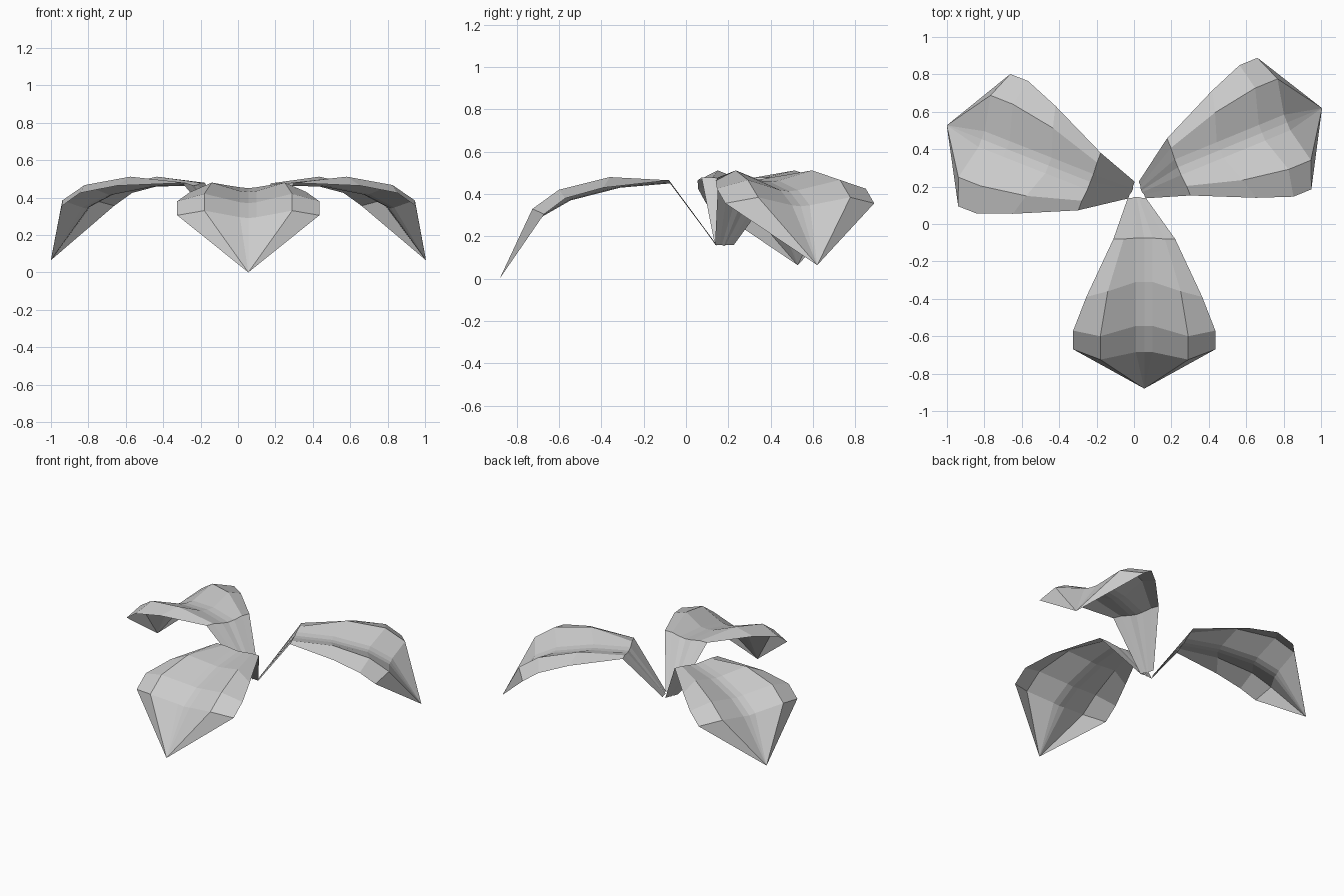
import bpy
import bmesh
from math import radians, sin, cos
from mathutils import Vector

default_cube = bpy.data.objects.get("Cube")
if default_cube:
    bpy.data.objects.remove(default_cube)

# One plain grey for every leaf
grey = bpy.data.materials.new("leaf grey")
grey.use_nodes = True
grey.diffuse_color = (0.6, 0.6, 0.6, 1)
grey.node_tree.nodes["Principled BSDF"].inputs["Base Color"].default_value = grey.diffuse_color

# Half cross-sections from stalk to shoulder: rim, ridge, groove
# each point is (half width, distance from the hub, height)
SECTIONS = [
    [(.048, .03, .16), (.025, .03, .16), (.01, .025, .16)],
    [(.165, .25, .465), (.11, .25, .465), (.045, .245, .455)],
    [(.31, .56, .43), (.195, .53, .48), (.045, .48, .435)],
    [(.38, .74, .38), (.235, .77, .42), (.045, .715, .375)],
    [(.38, .84, .305), (.235, .895, .33), (.045, .855, .295)],
]
TIP = (0, 1.05, 0)
HUB = Vector((.015, .17, 0))
SIDE_SHIFT = .04


def full_section(half):
    """Mirror a half section around a slightly sunken centre point."""
    width, reach, height = half[-1]
    centre = (0, reach, height - .005)
    mirrored = [(-w, r, h) for w, r, h in half]
    return mirrored + [centre] + half[::-1]


def make_leaf(name, turn, lift, stretch):
    """Build one drooping leaf, turned around the hub and lifted at its tip."""
    angle = radians(turn)

    def place(point):
        width, reach, height = point
        x = width + SIDE_SHIFT * min(1, (reach - .03) * 5)
        y = -reach * stretch
        turned = Vector((x * cos(angle) - y * sin(angle),
                         x * sin(angle) + y * cos(angle),
                         height + lift * max(0, reach - .03)))
        return HUB + turned

    bm = bmesh.new()
    rows = [[bm.verts.new(place(p)) for p in full_section(half)] for half in SECTIONS]
    tip = bm.verts.new(place(TIP))

    # Blade panels between neighbouring sections
    for near, far in zip(rows, rows[1:]):
        for i in range(len(near) - 1):
            bm.faces.new((near[i], far[i], far[i + 1], near[i + 1]))

    # Pointed end fan
    last = rows[-1]
    for left, right in zip(last, last[1:]):
        bm.faces.new((left, tip, right))

    mesh = bpy.data.meshes.new(name)
    bm.to_mesh(mesh)
    bm.free()
    mesh.materials.append(grey)
    leaf = bpy.data.objects.new(name, mesh)
    bpy.context.collection.objects.link(leaf)
    return leaf


make_leaf("front_leaf", 0, 0, 1)
make_leaf("left_leaf", 112.3, .063, 1.035)
make_leaf("right_leaf", -111.5, .063, 1.025)
